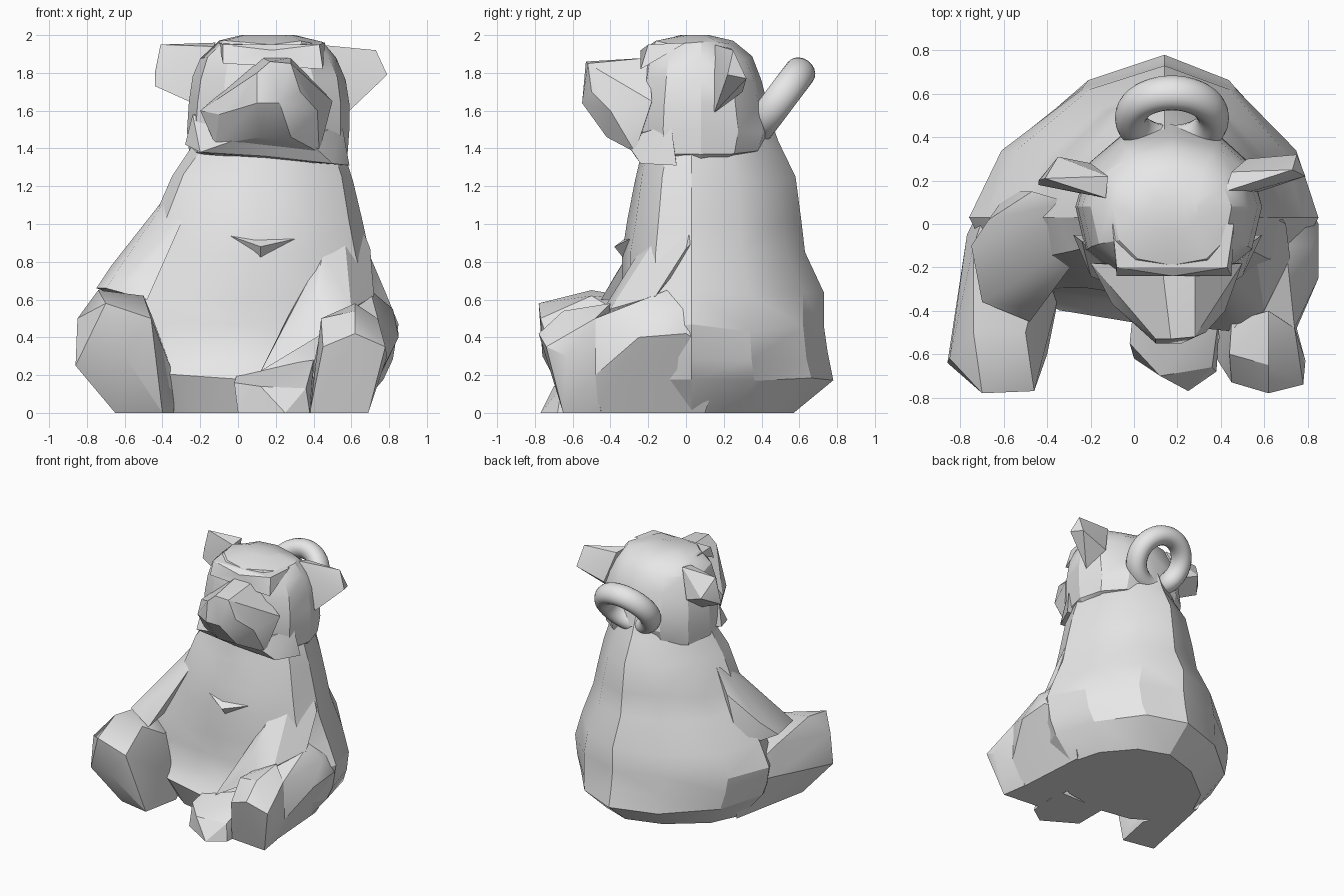
import bpy, bmesh, math, random
from mathutils import Vector

random.seed(4)
if "Cube" in bpy.data.objects:
    bpy.data.objects.remove(bpy.data.objects["Cube"], do_unlink=True)

GREY = (.8, .8, .8, 1)
clay = bpy.data.materials.new("plain_grey")
clay.use_nodes = True
clay.diffuse_color = GREY
for node in clay.node_tree.nodes:
    if node.type == "BSDF_PRINCIPLED":
        node.inputs["Base Color"].default_value = GREY


def shade(obj, degrees):
    bpy.ops.object.select_all(action="DESELECT")
    bpy.context.view_layer.objects.active = obj
    obj.select_set(True)
    bpy.ops.object.shade_smooth_by_angle(angle=math.radians(degrees))


def finish(name, bm, degrees=27):
    bmesh.ops.recalc_face_normals(bm, faces=bm.faces)
    mesh = bpy.data.meshes.new(name)
    bm.to_mesh(mesh)
    bm.free()
    obj = bpy.data.objects.new(name, mesh)
    bpy.context.collection.objects.link(obj)
    mesh.materials.append(clay)
    shade(obj, degrees)
    return obj


def chunk(name, *points):
    """Faceted lump: the convex hull of a few corner points."""
    bm = bmesh.new()
    for point in points:
        bm.verts.new(point)
    bmesh.ops.convex_hull(bm, input=bm.verts)
    loose = [v for v in bm.verts if not v.link_faces]
    bmesh.ops.delete(bm, geom=loose, context="VERTS")
    return finish(name, bm)


def loft(name, rings, sides, waist, spine, front_power, back_power, jitter):
    """Faceted skin over rings given as (height, left, right, front, back).
    Each ring is widest at y = waist, and its rear peak leans to x = spine."""
    bm = bmesh.new()
    loops = []
    for level, (z, left, right, front, back) in enumerate(rings):
        middle = (left + right) / 2
        loop = []
        for i in range(sides):
            a = math.tau * i / sides
            c, s = math.cos(a), math.sin(a)
            rear = s > 0
            power = back_power if rear else front_power
            x = middle + math.copysign(abs(c) ** power, c) * (right - left) / 2
            depth = back - waist if rear else waist - front
            y = waist + math.copysign(abs(s) ** power, s) * depth
            if rear:
                x += (spine - middle) * s * s
            lift = 0
            if 0 < level < len(rings) - 1:
                lift = random.uniform(-jitter, jitter)
            loop.append(bm.verts.new(Vector((x, y, z + lift))))
        loops.append(loop)
    for lower, upper in zip(loops, loops[1:]):
        for i in range(sides):
            j = (i + 1) % sides
            bm.faces.new((lower[i], lower[j], upper[j], upper[i]))
    bm.faces.new(loops[0])
    bm.faces.new(loops[-1])
    bmesh.ops.triangulate(bm, faces=bm.faces)
    return finish(name, bm)


# Seated torso with a flat base and a ridged back
loft("torso", [
    (0, -.52, .62, -.38, .57),
    (.19, -.7, .77, -.46, .78),
    (.3, -.74, .82, -.37, .75),
    (.45, -.76, .85, -.35, .73),
    (.62, -.68, .78, -.34, .73),
    (.85, -.53, .7, -.34, .63),
    (1.02, -.46, .66, -.31, .61),
    (1.24, -.35, .61, -.27, .58),
    (1.42, -.24, .55, -.22, .49),
    (1.6, -.18, .48, -.2, .43),
], sides=12, waist=.03, spine=.14, front_power=.95, back_power=1.18, jitter=.025)
chunk("belly_fold", (-.05, -.3, .94), (.12, -.38, .88), (.34, -.28, .93), (.12, -.3, .78))

# Head, brow ledge, cheeks and muzzle
loft("head", [
    (1.33, -.18, .54, -.2, .26),
    (1.38, -.26, .58, -.25, .42),
    (1.5, -.27, .59, -.27, .46),
    (1.64, -.26, .59, -.26, .43),
    (1.77, -.24, .57, -.24, .4),
    (1.88, -.2, .52, -.22, .35),
    (1.96, -.1, .45, -.19, .25),
    (2, .02, .3, -.03, .12),
], sides=12, waist=.08, spine=.17, front_power=.8, back_power=.95, jitter=.012)
chunk("brow", (-.08, -.24, 1.85), (-.08, -.2, 1.95), (.43, -.2, 1.95),
      (.45, -.24, 1.82), (.18, -.24, 1.92), (-.1, 0, 1.96), (.46, 0, 1.96))
chunk("cheeks", (-.28, -.05, 1.42), (-.2, -.24, 1.38), (.14, -.27, 1.36),
      (.5, -.24, 1.32), (.59, -.05, 1.31), (.55, -.08, 1.53), (-.24, -.08, 1.58),
      (0, -.33, 1.45), (.36, -.33, 1.45), (0, -.05, 1.34))
chunk("muzzle", (.1, -.53, 1.8), (.17, -.53, 1.86), (.28, -.52, 1.85),
      (.33, -.5, 1.7), (.1, -.55, 1.64), (.22, -.55, 1.64), (0, -.46, 1.63),
      (.12, -.42, 1.46), (.28, -.42, 1.46), (-.12, -.25, 1.42), (.43, -.27, 1.38),
      (.13, -.2, 1.88), (.28, -.2, 1.88), (-.2, -.18, 1.6), (.5, -.18, 1.65),
      (.42, -.4, 1.6), (-.1, -.37, 1.58))

# Ears, thicker towards the back of the lower edge
chunk("right_ear", (-.44, .18, 1.73), (-.44, .2, 1.8), (-.41, .21, 1.95),
      (-.35, .31, 1.8), (-.12, .22, 1.96), (-.13, .12, 1.94), (-.24, .14, 1.64),
      (-.2, .28, 1.74))
chunk("left_ear", (.42, .15, 1.95), (.45, .24, 1.93), (.73, .25, 1.92),
      (.79, .22, 1.79), (.75, .32, 1.77), (.58, .15, 1.59), (.5, .14, 1.8),
      (.52, .3, 1.7))

# Legs stretched forward from the hips
chunk("right_leg", (-.65, -.55, 0), (-.4, -.6, 0), (-.34, -.3, 0), (-.52, .1, 0),
      (-.86, -.64, .25), (-.85, -.62, .5), (-.7, -.78, .58), (-.46, -.77, .5),
      (-.42, -.65, .2), (-.6, -.76, .3), (-.74, -.5, .65), (-.5, -.5, .62),
      (-.77, -.05, .35), (-.74, -.1, .58), (-.45, -.3, .5), (-.34, -.3, .2),
      (-.62, .25, .35))
chunk("left_thigh", (.4, -.5, 0), (.66, -.5, 0), (.85, -.25, .4), (.85, 0, .42),
      (.7, -.1, .65), (.82, -.1, .55), (.45, -.2, .5), (.62, .1, 0), (.35, -.2, 0),
      (.7, .24, .55), (.76, .2, .3), (.74, -.48, .5), (.75, -.48, .2), (.45, -.5, .5))
chunk("left_foot", (.38, -.62, 0), (.69, -.65, 0), (.45, -.73, .35),
      (.62, -.78, .42), (.78, -.74, .35), (.79, -.63, .3), (.44, -.6, .5),
      (.62, -.65, .54), (.74, -.48, .5), (.75, -.48, .2), (.66, -.45, 0),
      (.4, -.45, 0), (.45, -.45, .5), (.62, -.4, .58))
chunk("inner_paw", (0, -.62, 0), (.25, -.77, 0), (.38, -.68, 0), (-.02, -.55, .16),
      (.12, -.7, .14), (.36, -.66, .13), (0, -.36, .22), (.4, -.36, .28), (0, -.36, 0),
      (.4, -.36, 0))

# Arms resting on the legs
chunk("right_arm", (-.3, .1, 1.25), (-.28, -.1, 1.13), (-.28, -.18, 1.05),
      (-.47, .15, 1), (-.67, .02, .78), (-.75, -.1, .66), (-.52, -.38, .72),
      (-.4, -.22, .85), (-.48, -.45, .6), (-.7, -.36, .66), (-.58, .15, .6))
chunk("left_arm", (.55, -.06, 1.08), (.57, .18, 1.03), (.66, .02, .97), (.7, 0, .87),
      (.45, -.25, .85), (.72, -.16, .62), (.6, -.4, .55), (.4, -.4, .6),
      (.28, -.46, .36), (.5, -.5, .45), (.12, -.46, .22))

# Hanging ring behind the head
bpy.ops.mesh.primitive_torus_add(
    major_radius=.19, minor_radius=.073, major_segments=40, minor_segments=20,
    location=(.175, .49, 1.653), rotation=(math.radians(53), 0, 0))
ring = bpy.context.object
ring.name = "hanging_ring"
ring.scale.z = 1.15
ring.data.materials.append(clay)
shade(ring, 40)
